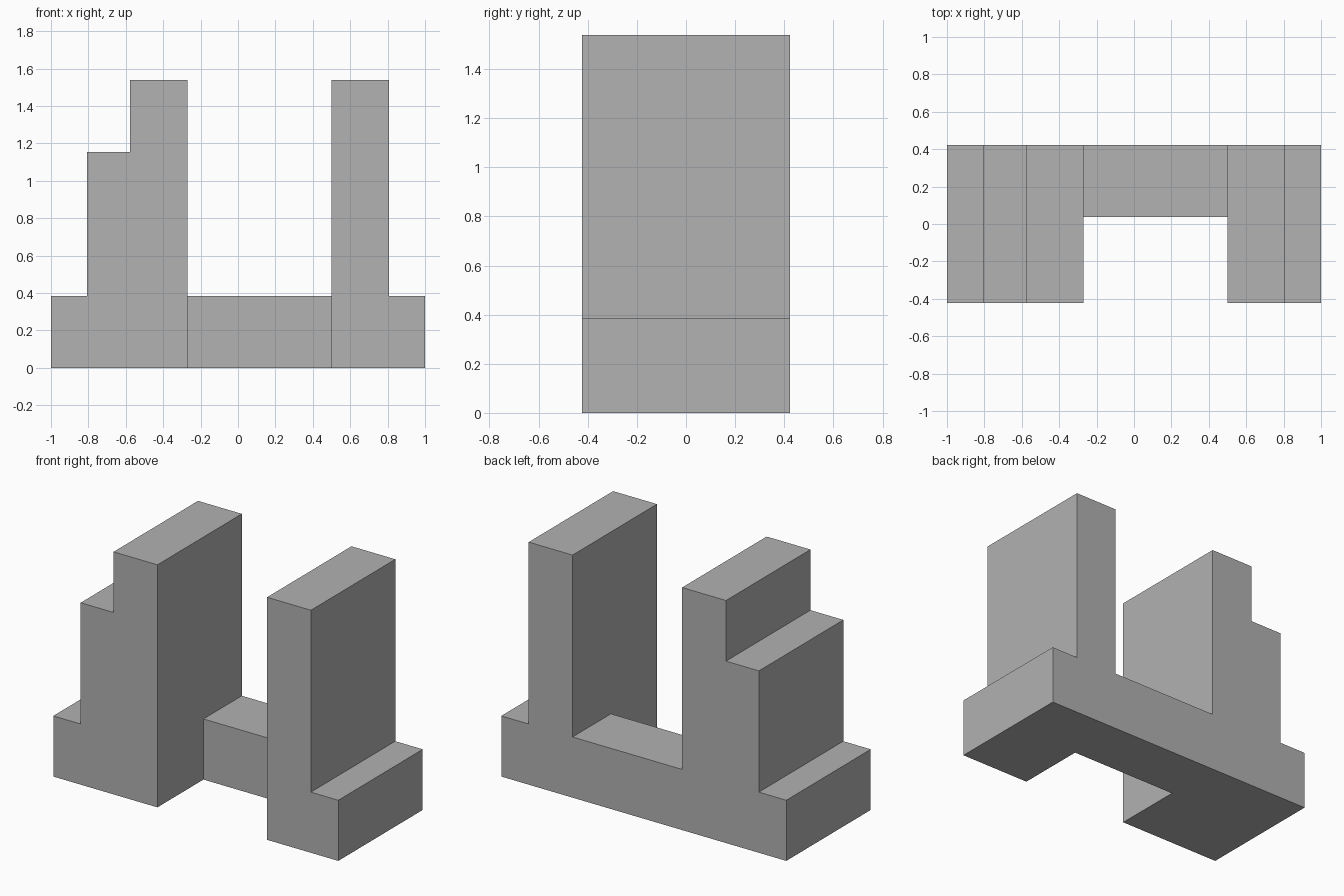
import bpy
import bmesh

if "Cube" in bpy.data.objects:
    bpy.data.objects.remove(bpy.data.objects["Cube"])

U = 1 / 13            # modelling unit: the whole block is 26 units long
BACK = 5.5 * U        # half of the total depth

grey = bpy.data.materials.new("plain_grey")
grey.diffuse_color = (0.445, 0.445, 0.445, 1)
grey.use_nodes = True
grey.node_tree.nodes["Principled BSDF"].inputs["Base Color"].default_value = grey.diffuse_color


def prism(name, profile, front, back, open_ends=False):
    """Extrude an x-z profile (in units) from y=front to y=back."""
    bm = bmesh.new()
    base = bm.faces.new([bm.verts.new((x * U, front, z * U)) for x, z in profile])
    ext = bmesh.ops.extrude_face_region(bm, geom=[base], use_keep_orig=True)
    moved = [v for v in ext["geom"] if isinstance(v, bmesh.types.BMVert)]
    bmesh.ops.translate(bm, verts=moved, vec=(0, back - front, 0))
    bmesh.ops.recalc_face_normals(bm, faces=bm.faces)
    if open_ends:     # drop the sides buried against the towers
        ends = [f for f in bm.faces if abs(f.normal.x) > 0.9]
        bmesh.ops.delete(bm, geom=ends, context="FACES")
    mesh = bpy.data.meshes.new(name)
    bm.to_mesh(mesh)
    bm.free()
    mesh.materials.append(grey)
    obj = bpy.data.objects.new(name, mesh)
    bpy.context.collection.objects.link(obj)
    return obj


# Stepped tower on the left: foot, middle step, top
prism("left_tower", [(-13, 0), (-3.5, 0), (-3.5, 20), (-7.5, 20), (-7.5, 15),
                     (-10.5, 15), (-10.5, 5), (-13, 5)], -BACK, BACK)

# Plain tower with a foot on the right
prism("right_tower", [(6.5, 0), (13, 0), (13, 5), (10.5, 5), (10.5, 20),
                      (6.5, 20)], -BACK, BACK)

# Low bridge joining the towers along the back
prism("back_bridge", [(-3.5, 0), (6.5, 0), (6.5, 5), (-3.5, 5)],
      BACK - 5 * U, BACK, open_ends=True)
